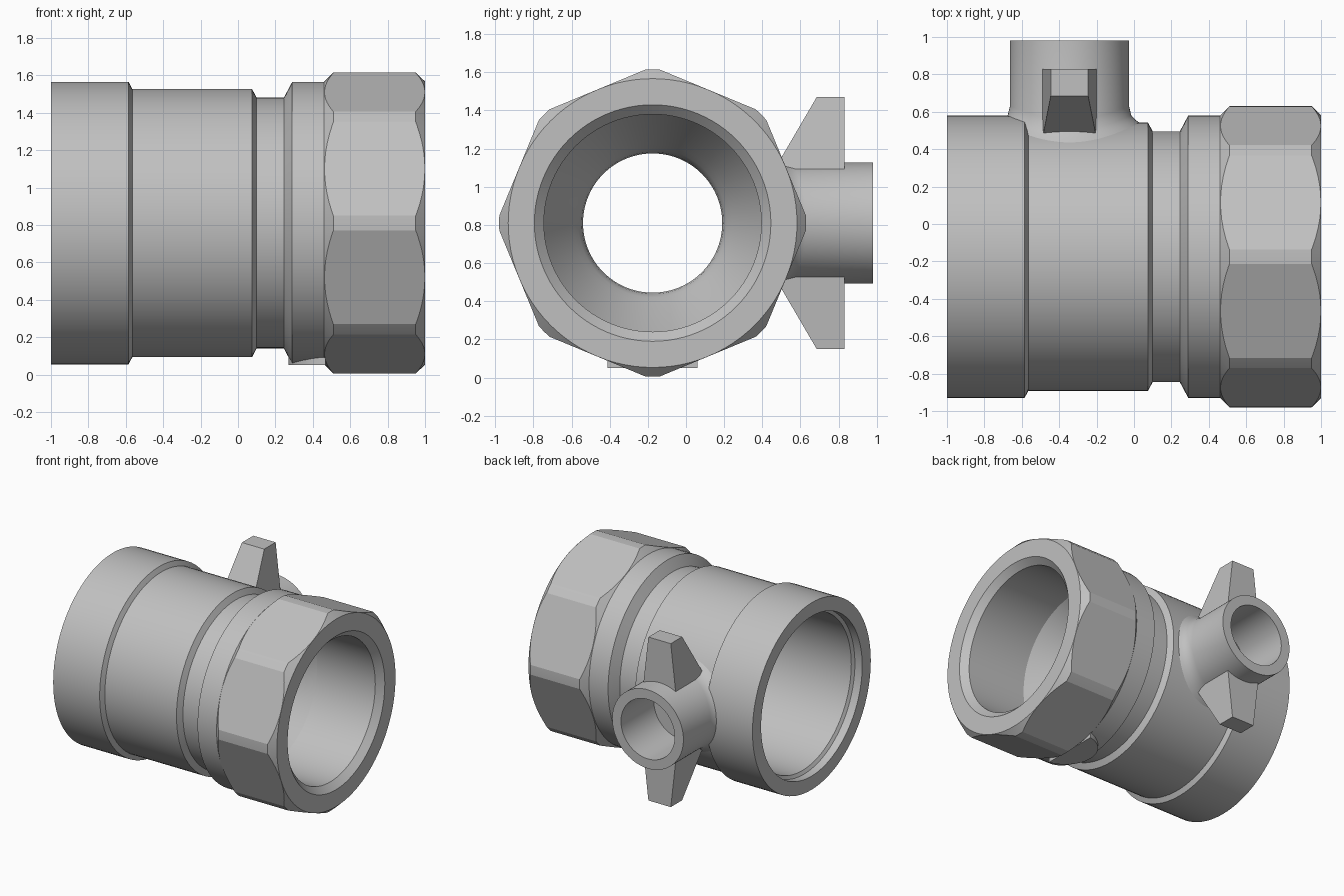
import bpy, bmesh, math
from mathutils import Vector

if "Cube" in bpy.data.objects:
    bpy.data.objects.remove(bpy.data.objects["Cube"], do_unlink=True)

AXIS_Y, AXIS_Z = -0.175, 0.81      # main pipe axis
PORT_X = -0.345                    # side port axis
SEGS = 96

metal = bpy.data.materials.new("grey_metal")
metal.use_nodes = True
grey = (0.53, 0.53, 0.53, 1)
metal.diffuse_color = grey
bsdf = next(n for n in metal.node_tree.nodes if n.type == 'BSDF_PRINCIPLED')
bsdf.inputs["Base Color"].default_value = grey


def make(name, bm):
    bmesh.ops.recalc_face_normals(bm, faces=bm.faces)
    mesh = bpy.data.meshes.new(name)
    bm.to_mesh(mesh)
    bm.free()
    mesh.materials.append(metal)
    ob = bpy.data.objects.new(name, mesh)
    bpy.context.collection.objects.link(ob)
    return ob


def smooth(ob, angle):
    bpy.ops.object.select_all(action='DESELECT')
    ob.select_set(True)
    bpy.context.view_layer.objects.active = ob
    bpy.ops.object.shade_smooth_by_angle(angle=math.radians(angle))


def rings(name, loops, close):
    """Skin a list of point loops."""
    bm = bmesh.new()
    rows = [[bm.verts.new(p) for p in loop] for loop in loops]
    pairs = list(zip(rows, rows[1:])) + ([(rows[-1], rows[0])] if close else [])
    for a, b in pairs:
        for i in range(len(a)):
            j = (i + 1) % len(a)
            bm.faces.new((a[i], a[j], b[j], b[i]))
    if not close:
        bm.faces.new(rows[0])
        bm.faces.new(rows[-1])
    return make(name, bm)


def circle_x(x, r, n=SEGS):
    return [(x, AXIS_Y + r * math.cos(2 * math.pi * i / n),
             AXIS_Z + r * math.sin(2 * math.pi * i / n)) for i in range(n)]


# Pipe body: stepped outside, stepped bore and conical seat inside
outside = [(-1, .755), (-.585, .755), (-.565, .717), (.075, .717), (.1, .67),
           (.245, .67), (.29, .755), (.475, .755)]
inside = [(.475, .57), (.43, .57), (.13, .415), (.09, .39), (.05, .372), (0, .365),
          (-.04, .38), (-.06, .41), (-.06, .62), (-.92, .62), (-.935, .645), (-1, .645)]
body = rings("pipe_body", [circle_x(x, r) for x, r in outside + inside], True)
smooth(body, 25)

# Octagonal end nut: turned blank with chamfers, intersected with a prism
blank = [(.46, .755), (.51, .805), (.95, .805), (1, .757), (1, .62), (.95, .57), (.46, .57)]
nut = rings("octagonal_nut", [circle_x(x, r) for x, r in blank], True)
prism = rings("nut_cutter", [circle_x(x, .82, 8) for x in (.4, 1.1)], False)
prism.hide_render = True
cut = nut.modifiers.new("flats", 'BOOLEAN')
cut.operation, cut.solver, cut.object = 'INTERSECT', 'EXACT', prism
bpy.context.view_layer.objects.active = nut
bpy.ops.object.modifier_apply(modifier=cut.name)
bpy.data.objects.remove(prism, do_unlink=True)
smooth(nut, 15)


# Side port: cup with a fillet that follows the pipe surface
def port_loop(r, y=None, lift=0.0):
    loop = []
    for i in range(SEGS):
        a = 2 * math.pi * i / SEGS
        dz = r * math.sin(a)
        on_pipe = AXIS_Y + math.sqrt(.717 ** 2 - dz ** 2) + lift
        loop.append((PORT_X + r * math.cos(a), on_pipe if y is None else y, AXIS_Z + dz))
    return loop


port = rings("side_port", [
    port_loop(.30, lift=-.05), port_loop(.39, lift=-.01), port_loop(.355, lift=.012),
    port_loop(.33, lift=.04), port_loop(.318, lift=.09), port_loop(.318, .98),
    port_loop(.24, .98), port_loop(.24, .56)], False)
smooth(port, 30)

# Wings: tapered blades above and below the port
for side, name in ((1, "upper_wing"), (-1, "lower_wing")):
    profile = [(.457, .27, .145), (.83, .27, .145), (.83, .66, .1), (.685, .66, .1)]
    rings(name, [[(PORT_X + s * w, y, AXIS_Z + side * z) for y, z, w in profile]
                 for s in (-1, 1)], False)

# Flat rounded pad under the collar beside the nut
arc = [math.radians(100 + 160 * i / 24) for i in range(25)]
pad = rings("bottom_pad", [[(.51 + .24 * math.cos(a), AXIS_Y + .24 * math.sin(a), z)
                            for a in arc] for z in (.05, .16)], False)
smooth(pad, 30)
